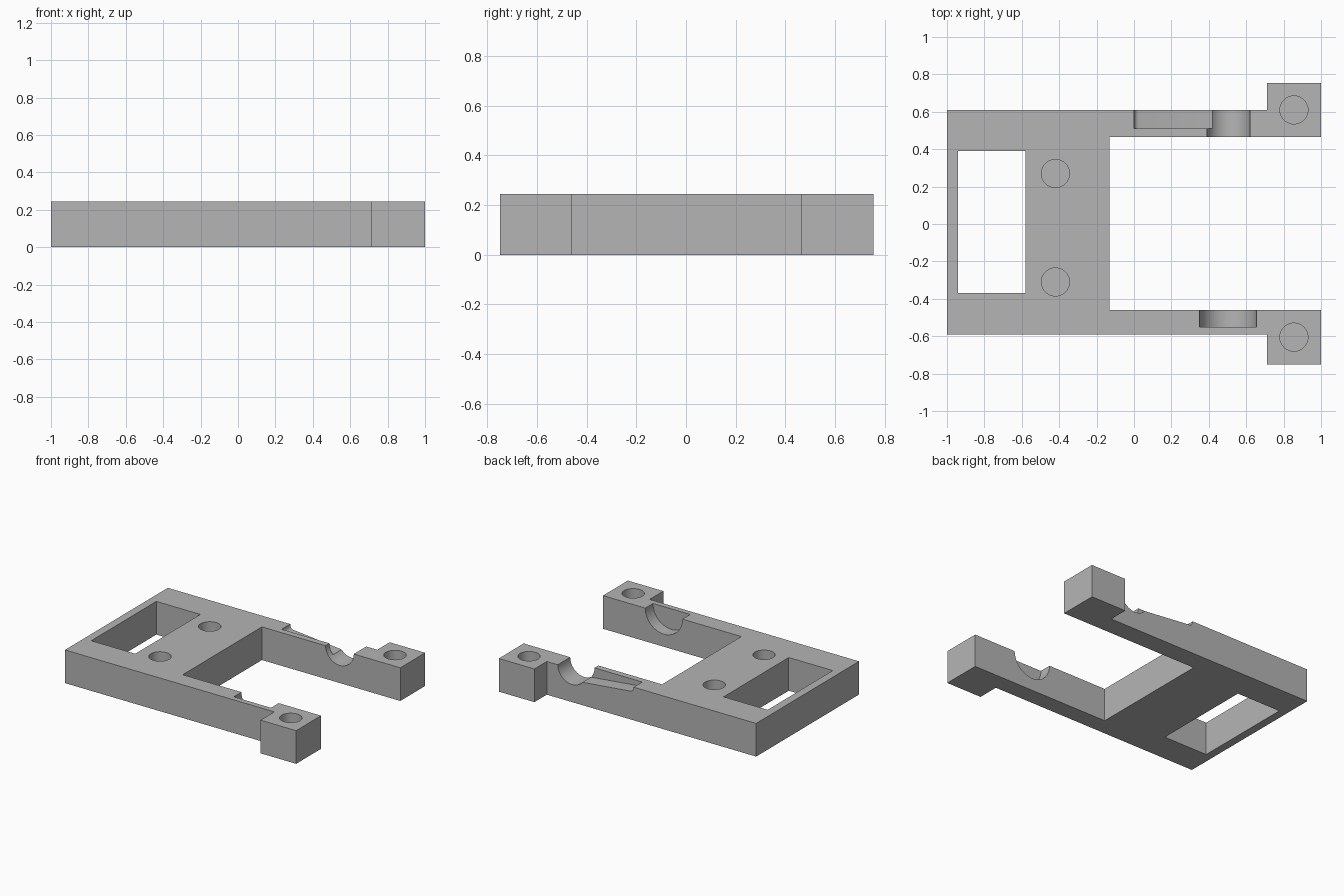
import bpy, bmesh, math
from mathutils import Vector

cube = bpy.data.objects.get("Cube")
if cube:
    bpy.data.objects.remove(cube, do_unlink=True)

HEIGHT = 0.245

grey = bpy.data.materials.new("plain grey")
grey.use_nodes = True
grey.diffuse_color = (0.46, 0.46, 0.46, 1)
grey.node_tree.nodes["Principled BSDF"].inputs["Base Color"].default_value = grey.diffuse_color


def prism(name, corners, shift):
    """Extrude a closed outline of 3D corners along the shift vector."""
    bm = bmesh.new()
    face = bm.faces.new([bm.verts.new(c) for c in corners])
    top = bmesh.ops.extrude_face_region(bm, geom=[face])["geom"]
    bmesh.ops.translate(bm, vec=Vector(shift),
                        verts=[v for v in top if isinstance(v, bmesh.types.BMVert)])
    bmesh.ops.recalc_face_normals(bm, faces=bm.faces)
    mesh = bpy.data.meshes.new(name)
    bm.to_mesh(mesh)
    bm.free()
    mesh.materials.append(grey)
    obj = bpy.data.objects.new(name, mesh)
    bpy.context.collection.objects.link(obj)
    return obj


def upright(name, outline, z0, z1):
    return prism(name, [(x, y, z0) for x, y in outline], (0, 0, z1 - z0))


def across(name, outline, y0, y1):
    return prism(name, [(x, y0, z) for x, z in outline], (0, y1 - y0, 0))


def circle(cx, cy, r, n=64):
    return [(cx + r * math.cos(math.tau * (i + 0.5) / n),
             cy + r * math.sin(math.tau * (i + 0.5) / n)) for i in range(n)]


def cut(target, cutter):
    cutter.hide_render = True
    mod = target.modifiers.new("cut", 'BOOLEAN')
    mod.operation = 'DIFFERENCE'
    mod.solver = 'EXACT'
    mod.object = cutter
    bpy.context.view_layer.objects.active = target
    bpy.ops.object.modifier_apply(modifier=mod.name)
    bpy.data.objects.remove(cutter, do_unlink=True)


# Base plate with two arms and a mounting pad at each arm end
outline = [(-1, -0.59), (0.71, -0.59), (0.71, -0.75), (1, -0.75), (1, -0.46),
           (-0.13, -0.46), (-0.13, 0.465), (1, 0.465), (1, 0.755), (0.71, 0.755),
           (0.71, 0.61), (-1, 0.61)]
frame = upright("bracket_frame", outline, 0, HEIGHT)

# Rectangular window through the plate
window = [(-0.94, -0.37), (-0.58, -0.37), (-0.58, 0.39), (-0.94, 0.39)]
cut(frame, upright("window_cutter", window, -0.1, 0.4))

# Blind screw holes
for x, y in [(0.855, 0.61), (0.855, -0.605), (-0.42, 0.27), (-0.42, -0.31)]:
    cut(frame, upright("hole_cutter", circle(x, y, 0.075), 0.05, 0.4))

# Round pocket inside the front arm
cut(frame, across("pocket_cutter", circle(0.503, HEIGHT, 0.152), -0.55, -0.4))

# Round saddle across the back arm
cut(frame, across("saddle_cutter", circle(0.505, HEIGHT, 0.115), 0.4, 0.7))

# Shallow sloping channel leading into the saddle from outside
channel = [(0, 0.3), (0, 0.235), (0.005, 0.222), (0.013, 0.213), (0.025, 0.209),
           (0.48, 0.163), (0.5, 0.3)]
cut(frame, across("channel_cutter", channel, 0.51, 0.7))

# Smooth round walls, keep corners crisp
bpy.ops.object.select_all(action='DESELECT')
frame.select_set(True)
bpy.context.view_layer.objects.active = frame
bpy.ops.object.shade_smooth_by_angle(angle=math.radians(30))
